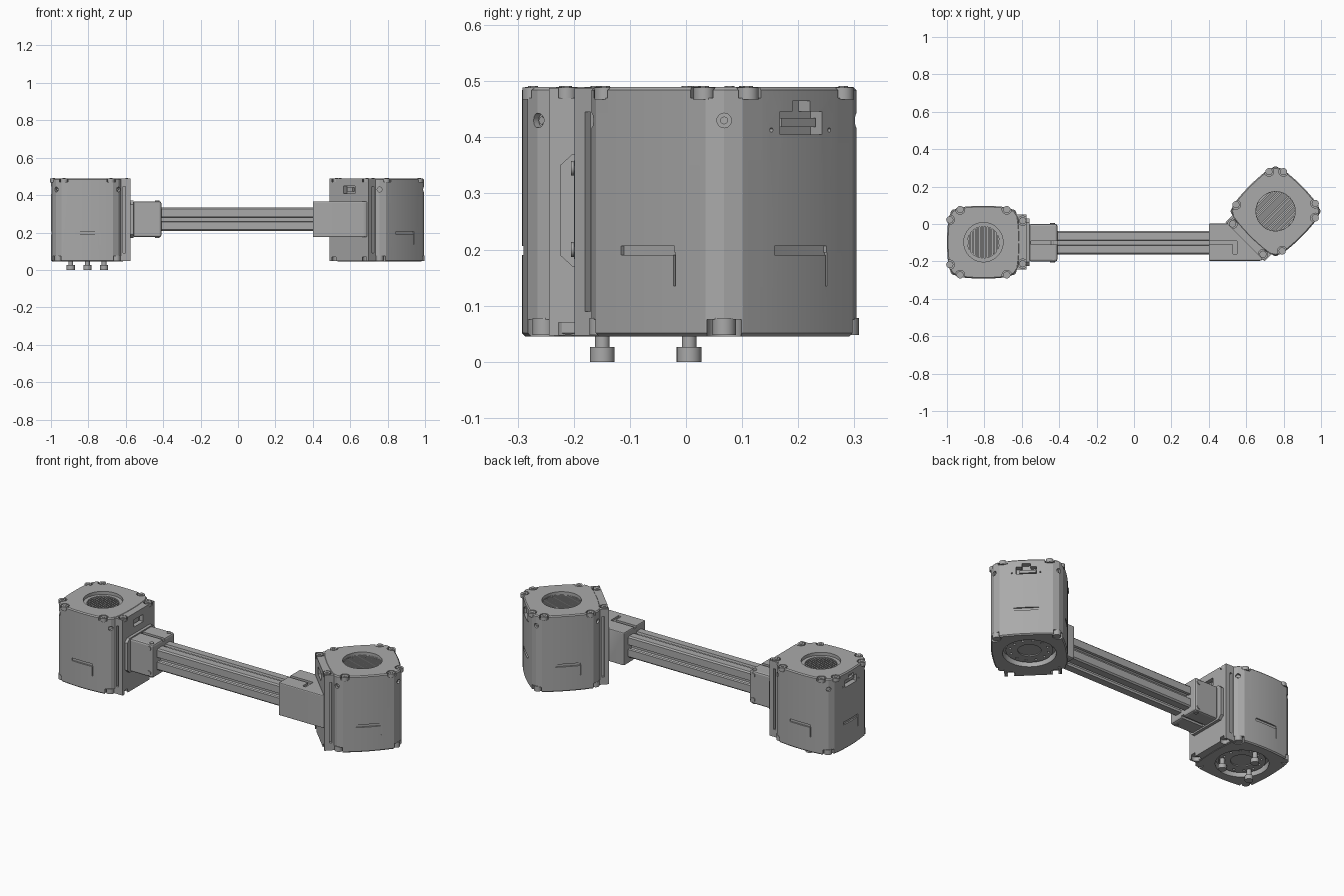
import bpy, bmesh, math
from mathutils import Matrix, Vector

if "Cube" in bpy.data.objects:
    bpy.data.objects.remove(bpy.data.objects["Cube"])

grey = bpy.data.materials.new("mid_grey")
grey.use_nodes = True
grey.diffuse_color = (0.4, 0.4, 0.4, 1)
grey.node_tree.nodes["Principled BSDF"].inputs["Base Color"].default_value = (0.4, 0.4, 0.4, 1)

BOT, TOP = 0.045, 0.49


def box(bm, x, y, z):
    """Box from three (min, max) ranges."""
    size = Matrix.Diagonal((x[1] - x[0], y[1] - y[0], z[1] - z[0], 1))
    mid = Vector((sum(x) / 2, sum(y) / 2, sum(z) / 2))
    bmesh.ops.create_cube(bm, size=1, matrix=Matrix.Translation(mid) @ size)


def cyl(bm, r, depth, at, axis=(0, 0, 1), sides=24):
    """Cylinder centred on a point along an axis."""
    turn = Vector(axis).to_track_quat('Z', 'Y').to_matrix().to_4x4()
    bmesh.ops.create_cone(bm, cap_ends=True, segments=sides, radius1=r, radius2=r,
                          depth=depth, matrix=Matrix.Translation(at) @ turn)


def prism(bm, outline, low, high, axes="xyz"):
    """Extrude an outline; axes names where outline u, v and height go."""
    def point(u, v, h):
        where = dict(zip(axes, (u, v, h)))
        return where["x"], where["y"], where["z"]
    rings = [[bm.verts.new(point(u, v, h)) for u, v in outline] for h in (low, high)]
    caps = [bm.faces.new(rings[0][::-1]), bm.faces.new(rings[1])]
    for i in range(len(outline)):
        j = (i + 1) % len(outline)
        bm.faces.new((rings[0][i], rings[0][j], rings[1][j], rings[1][i]))
    bmesh.ops.recalc_face_normals(bm, faces=bm.faces)
    return caps


def make(name, bm, cutter=None, bevel=0):
    """Turn a bmesh into a finished object, optionally bevelled and cut."""
    if bevel:
        bmesh.ops.bevel(bm, geom=bm.edges[:], offset=bevel, segments=2,
                        profile=0.5, affect='EDGES')
    mesh = bpy.data.meshes.new(name)
    bm.to_mesh(mesh)
    bm.free()
    mesh.materials.append(grey)
    ob = bpy.data.objects.new(name, mesh)
    bpy.context.collection.objects.link(ob)
    bpy.ops.object.select_all(action='DESELECT')
    ob.select_set(True)
    bpy.context.view_layer.objects.active = ob
    if cutter:
        tool = make(name + "_cutter", cutter)
        tool.hide_render = True
        bpy.context.view_layer.objects.active = ob
        tool.select_set(False)
        ob.select_set(True)
        mod = ob.modifiers.new("cut", 'BOOLEAN')
        mod.operation, mod.solver, mod.use_self = 'DIFFERENCE', 'EXACT', True
        mod.object = tool
        bpy.ops.object.modifier_apply(modifier="cut")
        bpy.data.objects.remove(tool)
    bpy.ops.object.shade_smooth_by_angle(angle=math.radians(17))
    return ob


def housing_outline():
    """Four gently bowed sides joined by chamfered corners."""
    pts = []
    for k in range(4):
        c, s = [(1, 0), (0, 1), (-1, 0), (0, -1)][k]
        side = [(0.195 - 0.01 * t * t, 0.138 * t) for t in (-1, -.66, -.33, 0, .33, .66, 1)]
        side.append((0.167, 0.167))
        pts += [(c * x - s * y, s * x + c * y) for x, y in side]
    return pts


CORNERS = [(sx, sy) for sx in (-1, 1) for sy in (-1, 1)]
SCREWS = [(sx * .125, sy * .175) for sx, sy in CORNERS] + [(-.18, -.12), (-.18, .12)]
PLATE_SCREWS = [(.21, -.115), (.21, .115)]


def housing(prefix, loc, angle, grille_r, grille_turn, pins):
    parts = []
    # Main shell with bevelled rims
    bm, cut = bmesh.new(), bmesh.new()
    caps = prism(bm, housing_outline(), BOT, TOP)
    rims = [e for f in caps for e in f.edges]
    bmesh.ops.bevel(bm, geom=rims, offset=0.006, segments=1, affect='EDGES')
    for x, y in SCREWS:
        cyl(cut, .025, .04, (x, y, TOP))
    for sx, sy in CORNERS:
        cyl(cut, .031, .06, (sx * .163, sy * .163, BOT))
        cyl(cut, .013, .04, (sx * .17, sy * .17, .43), (sx, sy, 0))
    cyl(cut, .105, .07, (0, 0, TOP), sides=48)
    cyl(cut, .138, .07, (0, 0, BOT), sides=48)
    # Marker slits on three sides
    for s in (-1, 1):
        deep = sorted((s * .186, s * .22))
        box(cut, (-.067, .067), deep, (.19, .206))
        box(cut, (-s * .067 - .002, -s * .067 + .002), deep, (.135, .195))
    box(cut, (-.22, -.186), (-.065, .065), (.19, .206))
    box(cut, (-.22, -.186), (-.067, -.063), (.135, .195))
    # Rear connector opening
    box(cut, (-.25, -.165), (-.053, .053), (.405, .446))
    box(cut, (-.25, -.165), (-.022, .022), (.44, .465))
    for y in (-.073, .073):
        cyl(cut, .004, .04, (-.19, y, .413), (1, 0, 0), 12)
    parts.append(make(prefix + "_housing", bm, cut))

    # Mounting plate with side grooves, screw notches and a port
    bm, cut = bmesh.new(), bmesh.new()
    box(bm, (.16, .23), (-.147, .147), (BOT + .002, TOP - .002))
    for s in (-1, 1):
        box(cut, (.19, .204), sorted((s * .13, s * .2)), (.09, .445))
    for x, y in PLATE_SCREWS:
        cyl(cut, .025, .04, (x, y, TOP))
        cyl(cut, .025, .05, (x, y, BOT))
    box(cut, (.205, .25), (-.043, .043), (.408, .45))
    parts.append(make(prefix + "_mount_plate", bm, cut))

    # Cap screws, corner screws and connector block
    bm = bmesh.new()
    for x, y in SCREWS + PLATE_SCREWS:
        cyl(bm, .019, .022, (x, y, TOP - .012))
        cyl(bm, .009, .003, (x, y, TOP), sides=6)
    for sx, sy in CORNERS:
        cyl(bm, .021, .03, (sx * .155, sy * .155, BOT + .018))
        cyl(bm, .007, .02, (sx * .153, sy * .153, .43), (sx, sy, 0), 12)
    parts.append(make(prefix + "_screws", bm))
    bm = bmesh.new()
    box(bm, (-.18, -.16), (-.05, .035), (.418, .434))
    box(bm, (.2, .218), (-.03, .015), (.418, .44))
    parts.append(make(prefix + "_connectors", bm))

    # Top grille: ring and parallel fins
    bm, cut = bmesh.new(), bmesh.new()
    cyl(bm, .106, .02, (0, 0, .462), sides=48)
    cyl(cut, grille_r, .03, (0, 0, .471), sides=48)
    parts.append(make(prefix + "_grille_ring", bm, cut))
    bm = bmesh.new()
    step = .014
    count = int(grille_r / step)
    for i in range(-count, count + 1):
        half = math.sqrt(grille_r ** 2 - (i * step) ** 2)
        box(bm, (i * step - .004, i * step + .004), (-half, half), (.45, .468))
    bmesh.ops.rotate(bm, verts=bm.verts, matrix=Matrix.Rotation(grille_turn, 3, 'Z'))
    parts.append(make(prefix + "_grille_fins", bm))

    # Bottom flange with a ring of bolt holes
    bm, cut = bmesh.new(), bmesh.new()
    cyl(bm, .122, .03, (0, 0, .077), sides=48)
    for i in range(12):
        a = math.tau * (i + .5) / 12
        cyl(cut, .007, .02, (.1 * math.cos(a), .1 * math.sin(a), .062), sides=12)
    cyl(cut, .06, .012, (0, 0, .062), sides=32)
    parts.append(make(prefix + "_bottom_flange", bm, cut))

    # Three foot bolts
    if pins:
        bm = bmesh.new()
        for a in (90, 210, 330):
            x, y = .103 * math.cos(math.radians(a)), .103 * math.sin(math.radians(a))
            cyl(bm, .022, .026, (x, y, .013))
            cyl(bm, .013, .06, (x, y, .045))
        parts.append(make(prefix + "_foot_bolts", bm))
    for ob in parts:
        ob.location = (*loc, 0)
        ob.rotation_euler.z = angle


housing("right", (-.805, -.0975), 0, .085, 0, True)
housing("left", (.757, .068), math.radians(225), .103, math.radians(90), False)

# Slotted beam between the housings
side = [(.0625, -.055), (.0625, -.014), (.05, -.011), (.05, -.028), (.03, -.015)]
side += [(x, -y) for x, y in reversed(side)]
outline = []
for c, s in ((1, 0), (0, 1), (-1, 0), (0, -1)):
    outline += [(c * u - s * v - .1, s * u + c * v + .27) for u, v in side]
bm = bmesh.new()
prism(bm, outline, -.5, .46, "yzx")
make("beam", bm)

# Straight clamp on the right housing
bm, cut = bmesh.new(), bmesh.new()
box(bm, (-.56, -.41), (-.2, 0), (.175, .367))
for z in (.175, .367):
    box(cut, (-.552, -.4), (-.11, -.09), (z - .012, z + .012))
make("straight_clamp", bm, cut, bevel=.01)
bm = bmesh.new()
flange = [(sy * a - .0975, sz * b + .27) for sy, sz, flip in
          ((1, 1, 0), (-1, 1, 1), (-1, -1, 0), (1, -1, 1))
          for a, b in (((.127, .08), (.105, .1)) if not flip else ((.105, .1), (.127, .08)))]
prism(bm, flange, -.577, -.558, "yzx")
make("clamp_flange", bm)
bm = bmesh.new()
for z in (.2, .345):
    cyl(bm, .013, .21, (-.435, -.1, z), (0, 1, 0))
for y in (-.18, -.02):
    cyl(bm, .012, .2, (-.432, y, .271))
make("clamp_screws", bm)

# Angled clamp on the left housing
bm, cut = bmesh.new(), bmesh.new()
prism(bm, [(.4, -.197), (.675, -.197), (.692, -.19), (.5, .002), (.4, .002)], .175, .367)
for z in (.175, .367):
    box(cut, (.39, .55), (-.11, -.09), (z - .012, z + .012))
    box(cut, (.53, .55), (-.16, -.1), (z - .012, z + .012))
make("angled_clamp", bm, cut, bevel=.006)
